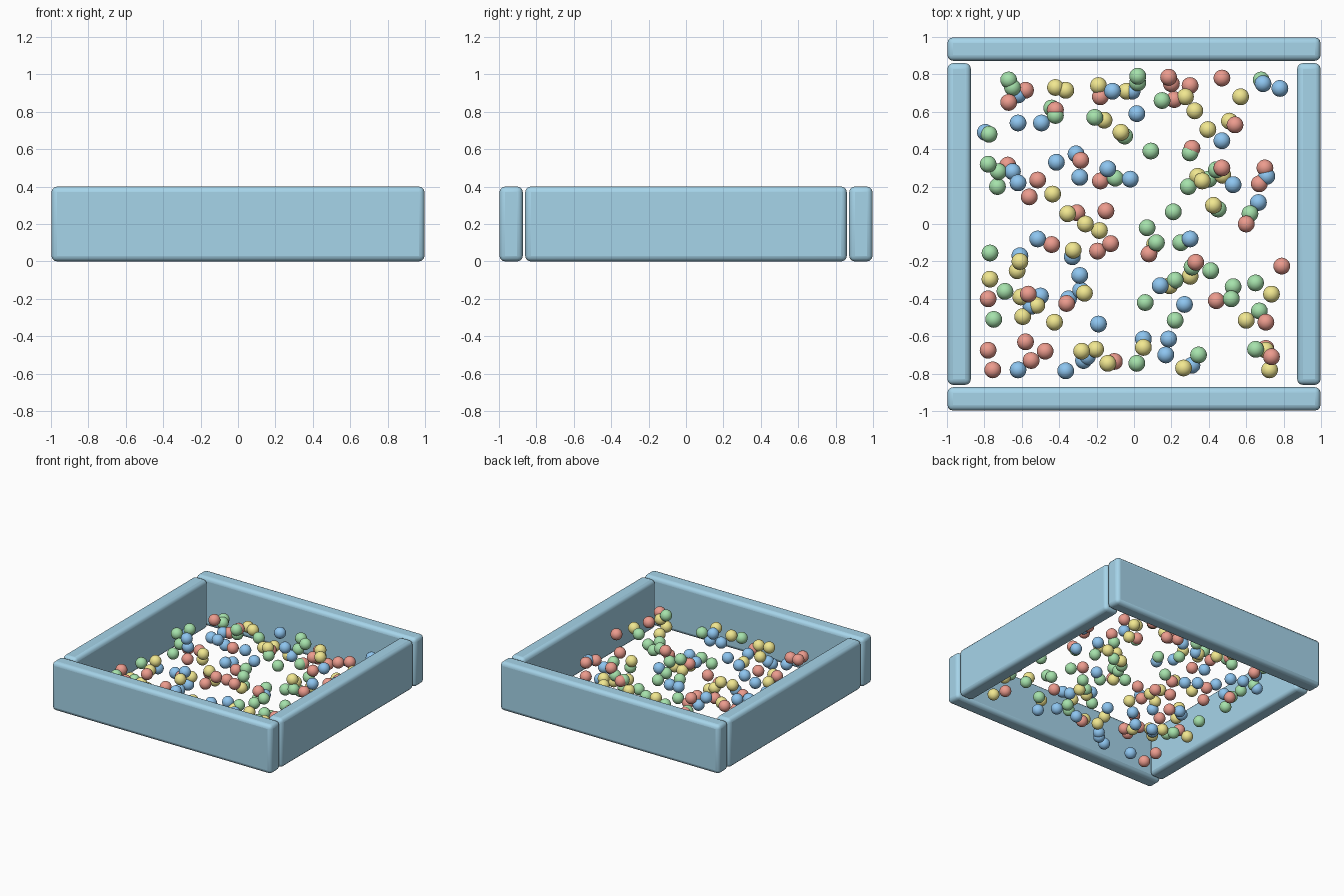
import bpy, bmesh, random

random.seed(4)
RADIUS = 0.045


def material(name, rgb):
    m = bpy.data.materials.new(name)
    m.diffuse_color = (*rgb, 1)
    return m


def wall(name, loc, size, mat):
    bpy.ops.mesh.primitive_cube_add(size=1, location=loc)
    o = bpy.context.object
    o.name = name
    o.scale = size
    bpy.ops.object.transform_apply(location=False, rotation=False, scale=True)
    o.data.materials.append(mat)
    b = o.modifiers.new("soft_edges", 'BEVEL')
    b.width = 0.03
    b.segments = 3
    bpy.ops.object.shade_smooth_by_angle()
    return o


# Padded walls: long front and back, shorter sides fitted between them
foam = material("wall_foam", (0.38, 0.66, 0.82))
for side, s in (("front", -1), ("back", 1)):
    wall(side + "_wall", (0, s * 0.935, 0.2), (1.995, 0.125, 0.4), foam)
for side, s in (("left", -1), ("right", 1)):
    wall(side + "_wall", (s * 0.935, 0, 0.2), (0.125, 1.72, 0.4), foam)

# Loose balls by colour: (x, y) or (x, y, z); other heights are scattered
red = [(-.58, .715), (-.67, .65, .2), (-.18, .68), (.185, .785), (.2, .75), (.3, .74),
       (.47, .78, .11), (.215, .665), (.54, .53), (.31, .405), (-.285, .34), (-.675, .315),
       (-.515, .235), (-.56, .145), (-.18, .23), (-.15, .07), (-.305, .06), (.47, .3),
       (.7, .3), (.67, .215), (.6, 0), (-.44, -.11), (-.195, -.145), (-.125, -.105),
       (.08, -.16), (.33, -.205), (.79, -.225), (.44, -.41), (-.78, -.4), (-.565, -.375),
       (-.36, -.425), (.705, -.525, .22), (-.58, -.63, .215), (-.78, -.675),
       (-.755, -.78, .05), (-.55, -.73, .195), (-.475, -.68, .185), (-.105, -.735),
       (.705, -.665), (.735, -.71), (-.42, .61)]
green = [(-.67, .77, .16), (-.65, .73), (.02, .79, .18), (.02, .755), (.68, .77, .18),
         (.15, .66), (-.44, .62), (-.42, .58), (-.21, .57), (-.05, .47), (.09, .39),
         (-.775, .48), (-.78, .32, .185), (-.725, .28), (-.73, .2), (-.1, .245), (.3, .38),
         (.29, .2), (.4, .24), (.44, .29), (.21, .065), (.45, .08), (.62, .055), (.07, -.02),
         (.12, -.1), (.25, -.1), (-.77, -.155), (-.69, -.36), (-.75, -.51), (.22, -.3),
         (.31, -.23), (.41, -.25), (.53, -.335), (.52, -.4), (.65, -.315), (.67, -.465),
         (.22, -.515), (.06, -.42), (.015, -.745), (.345, -.7), (.65, -.67, .235)]
blue = [(-.62, .69), (-.62, .54), (-.495, .54), (-.795, .49), (-.115, .71, .22), (-.01, .71),
        (.015, .59), (.69, .75), (.78, .725), (.47, .445), (-.415, .33), (-.31, .375),
        (-.29, .25), (-.14, .295), (-.02, .24), (-.65, .28), (-.62, .22), (.53, .21),
        (.71, .255), (.665, .115), (-.515, -.08), (-.61, -.17), (-.33, -.175), (.3, -.08),
        (-.29, -.275), (-.285, -.355), (-.35, -.4), (-.5, -.385), (-.55, -.44), (-.19, -.535),
        (.14, -.33), (.27, -.43), (.05, -.615), (.185, -.615), (.17, -.7), (.31, -.755),
        (-.62, -.78, .07), (-.365, -.785), (-.27, -.73), (-.25, -.71)]
yellow = [(-.42, .73, .18), (-.365, .715), (-.19, .74), (-.04, .71), (.275, .68), (.57, .68),
          (.325, .605, .235), (.395, .505), (.51, .55), (-.16, .555), (-.07, .49),
          (-.435, .16), (-.355, .055), (-.26, 0), (-.185, -.035), (-.325, -.14), (.34, .255),
          (.365, .23), (.475, .26), (.425, .1), (-.61, -.2), (-.625, -.25), (-.77, -.295),
          (-.605, -.39), (-.52, -.435), (-.595, -.495), (-.425, -.525), (-.265, -.37),
          (.19, -.33), (.3, -.28), (.735, -.375), (.6, -.515), (.05, -.66), (-.205, -.67),
          (-.28, -.68), (-.14, -.745), (.265, -.77), (.725, -.78, .08), (.705, -.675),
          (.11, -.11)]

for name, rgb, spots in (("red", (0.84, 0.33, 0.27), red),
                         ("green", (0.38, 0.76, 0.41), green),
                         ("blue", (0.27, 0.56, 0.87), blue),
                         ("yellow", (0.88, 0.80, 0.28), yellow)):
    # One shared sphere mesh per colour
    mesh = bpy.data.meshes.new(name + "_ball")
    bm = bmesh.new()
    bmesh.ops.create_uvsphere(bm, u_segments=20, v_segments=12, radius=RADIUS)
    for f in bm.faces:
        f.smooth = True
    bm.to_mesh(mesh)
    bm.free()
    mesh.materials.append(material(name + "_plastic", rgb))
    for i, (x, y, *z) in enumerate(spots, 1):
        ball = bpy.data.objects.new(f"{name}_ball_{i}", mesh)
        ball.location = (x, y, z[0] if z else random.uniform(0.05, 0.235))
        bpy.context.collection.objects.link(ball)
